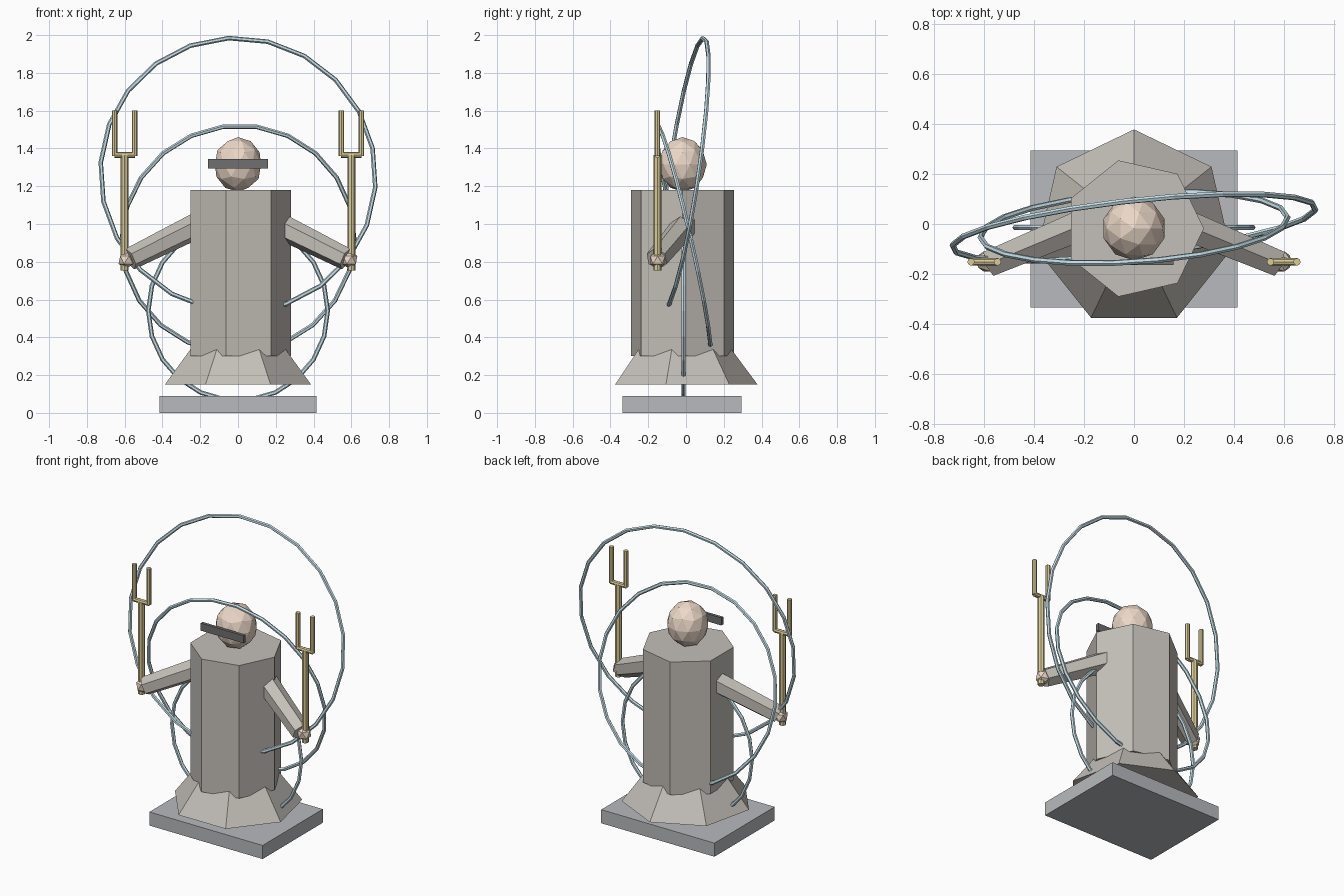
import bpy
from math import radians, pi
from mathutils import Vector, Matrix

if "Cube" in bpy.data.objects:
    bpy.data.objects.remove(bpy.data.objects["Cube"])

CY = -0.018  # depth of the figure's axis


def material(name, rgb):
    m = bpy.data.materials.new(name)
    m.diffuse_color = (*rgb, 1)
    m.use_nodes = True
    m.node_tree.nodes["Principled BSDF"].inputs["Base Color"].default_value = m.diffuse_color
    return m


ROBE = material("robe", (0.55, 0.52, 0.48))
STONE = material("stone", (0.48, 0.49, 0.51))
SKIN = material("skin", (0.84, 0.69, 0.58))
DARK = material("dark", (0.16, 0.16, 0.16))
BRASS = material("brass", (0.70, 0.60, 0.32))
PALE = material("pale_blue", (0.56, 0.73, 0.80))


def finish(name, mat):
    ob = bpy.context.object
    ob.name = name
    ob.data.materials.append(mat)
    return ob


def box(name, loc, size, mat):
    bpy.ops.mesh.primitive_cube_add(size=1, location=loc)
    bpy.context.object.scale = size
    return finish(name, mat)


def rod(name, p, q, r1, r2, sides, mat, spin=0):
    """Tapered prism running from p to q."""
    p, q = Vector(p), Vector(q)
    d = q - p
    bpy.ops.mesh.primitive_cone_add(vertices=sides, radius1=r1, radius2=r2, depth=d.length)
    ob = finish(name, mat)
    turn = d.to_track_quat('Z', 'Y').to_matrix().to_4x4() if abs(d.x) > 1e-6 else Matrix.Identity(4)
    ob.matrix_world = Matrix.Translation((p + q) / 2) @ turn @ Matrix.Rotation(spin, 4, 'Z')
    return ob


def ball(name, loc, scale, subdiv, mat):
    bpy.ops.mesh.primitive_ico_sphere_add(subdivisions=subdiv, radius=1, location=loc)
    bpy.context.object.scale = scale
    return finish(name, mat)


def ring(name, z, radius, a, b, phase):
    """Thin hoop lying in the plane y = a*x + b*(z - centre)."""
    bpy.ops.mesh.primitive_torus_add(major_radius=radius, minor_radius=0.012,
                                     major_segments=22, minor_segments=6)
    ob = finish(name, PALE)
    n = Vector((-a, 1, -b)).normalized()
    up = Vector((0, 0, 1))
    u = (up - n * up.dot(n)).normalized()
    basis = Matrix((u, n.cross(u), n)).transposed().to_4x4()
    ob.matrix_world = Matrix.Translation((0, CY + 0.004, z)) @ basis @ Matrix.Rotation(radians(phase), 4, 'Z')


# plinth, flared hem and seven-sided robe
box("plinth", (0, -0.02, 0.045), (0.83, 0.63, 0.09), STONE)
rod("robe_hem", (0, CY, 0.15), (0, CY, 0.345), 0.397, 0.252, 7, ROBE)
rod("robe_body", (0, CY, 0.30), (0, CY, 1.18), 0.28, 0.28, 7, ROBE, -pi / 2)

# head and visor
ball("head", (0, CY, 1.315), (0.128, 0.128, 0.145), 2, SKIN)
box("visor", (0, -0.155, 1.32), (0.315, 0.02, 0.05), DARK)

# arms, hands and two-pronged forks on both sides
for s, side in ((-1, "left"), (1, "right")):
    rod(side + "_arm", (s * 0.20, 0, 1.0), (s * 0.572, -0.155, 0.815), 0.07, 0.06, 6, ROBE)
    ball(side + "_hand", (s * 0.59, -0.15, 0.81), (0.047,) * 3, 1, SKIN)
    x, y = s * 0.60, -0.152
    rod(side + "_fork_shaft", (x, y, 0.755), (x, y, 1.365), 0.021, 0.021, 8, BRASS)
    rod(side + "_fork_bar", (x - 0.055, y, 1.365), (x + 0.055, y, 1.365), 0.015, 0.015, 8, BRASS)
    for t in (-1, 1):
        tx = x + t * 0.053
        rod(side + "_fork_tine", (tx, y, 1.36), (tx, y, 1.60), 0.015, 0.015, 8, BRASS)

# three tilted hoops around the figure
ring("upper_hoop", 1.26, 0.733, 0.11, 0.15, -3)
ring("middle_hoop", 0.92, 0.617, 0.065, -0.23, 8.2)
ring("lower_hoop", 0.54, 0.475, 0, 0, 8.2)
